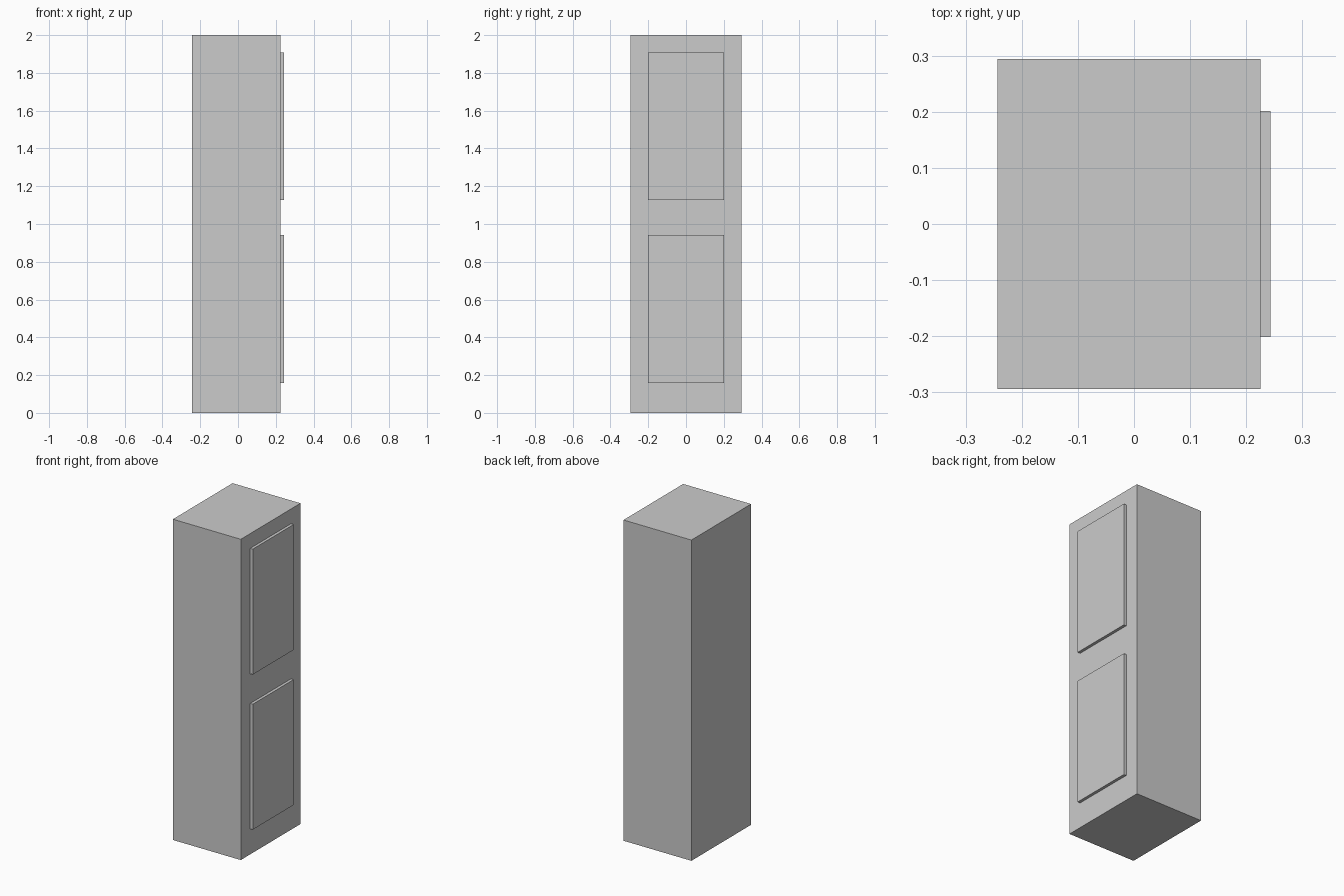
import bpy
import bmesh
from mathutils import Matrix, Vector

if "Cube" in bpy.data.objects:
    bpy.data.objects.remove(bpy.data.objects["Cube"])


def box(name, low, high):
    """Add a box spanning two opposite corners."""
    low, high = Vector(low), Vector(high)
    bm = bmesh.new()
    bmesh.ops.create_cube(
        bm, size=1.0,
        matrix=Matrix.Translation((low + high) / 2) @ Matrix.Diagonal((*(high - low), 1.0)))
    mesh = bpy.data.meshes.new(name)
    bm.to_mesh(mesh)
    bm.free()
    obj = bpy.data.objects.new(name, mesh)
    bpy.context.collection.objects.link(obj)
    return obj


FACE_X = 0.225       # side of the body that carries the panels
PANEL_X = 0.243      # outer face of the panels
HALF_DEPTH = 0.294
PANEL_HALF = 0.201
PANEL_HEIGHT = 0.782

# Tall cabinet body
box("cabinet_body", (-0.243, -HALF_DEPTH, 0.0), (FACE_X, HALF_DEPTH, 2.0))

# Two raised panels, seated slightly into the body
for name, bottom in (("lower_panel", 0.159), ("upper_panel", 1.126)):
    box(name, (FACE_X - 0.005, -PANEL_HALF, bottom),
        (PANEL_X, PANEL_HALF, bottom + PANEL_HEIGHT))
